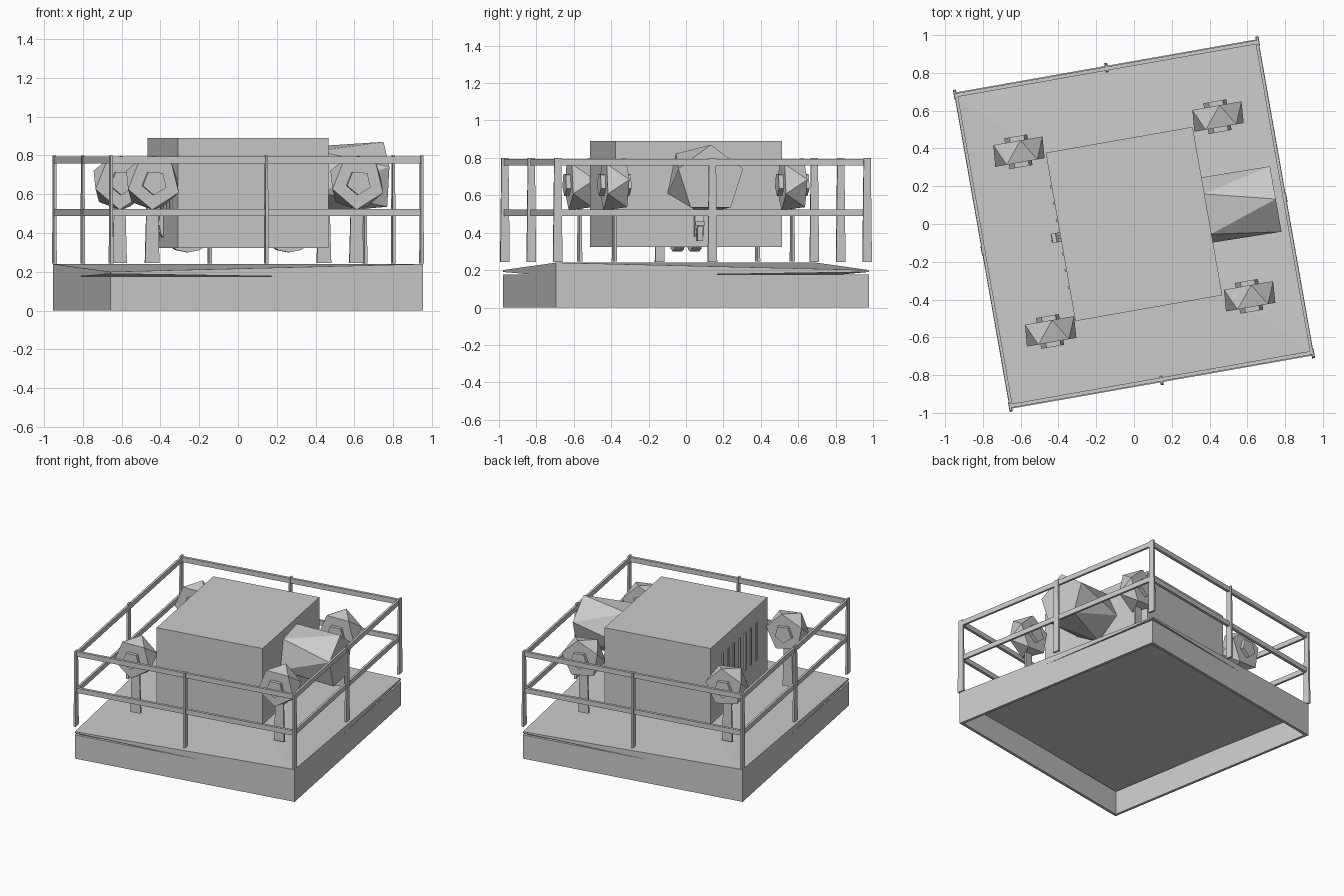
import bpy, bmesh
from math import sin, cos, pi, radians
from mathutils import Matrix, Vector

if "Cube" in bpy.data.objects:
    bpy.data.objects.remove(bpy.data.objects["Cube"])

TURN = Matrix.Rotation(radians(10), 4, 'Z')   # whole model is turned on its base
W, D = 0.818, 0.85                            # half sizes of the platform


def make(name, verts, faces):
    me = bpy.data.meshes.new(name)
    me.from_pydata([TURN @ Vector(v) for v in verts], [], faces)
    bm = bmesh.new()
    bm.from_mesh(me)
    bmesh.ops.recalc_face_normals(bm, faces=bm.faces)
    bm.to_mesh(me)
    bm.free()
    ob = bpy.data.objects.new(name, me)
    bpy.context.collection.objects.link(ob)
    return ob


BOX = [(0, 1, 2, 3), (4, 5, 6, 7), (0, 1, 5, 4), (1, 2, 6, 5), (2, 3, 7, 6), (3, 0, 4, 7)]
SIGNS = [(-1, -1), (1, -1), (1, 1), (-1, 1)]


def box(name, c, s, top=1.0):
    """Box from centre and size, with an optional taper towards the top."""
    v = [(c[0] + a * s[0] / 2 * k, c[1] + b * s[1] / 2 * k, c[2] + h * s[2] / 2)
         for h, k in ((-1, 1), (1, top)) for a, b in SIGNS]
    return make(name, v, BOX)


def drum(name, c, axis, length, r0, r1, n=5, a0=0.0, a1=0.0):
    """Drum along x or y; the two ends can be turned against each other."""
    v = []
    for off, r, a in ((-length / 2, r0, a0), (length / 2, r1, a1)):
        for i in range(n):
            t = a + 2 * pi * i / n
            u, w = r * cos(t), r * sin(t)
            v.append((c[0] + off, c[1] + u, c[2] + w) if axis == 'x'
                     else (c[0] + u, c[1] + off, c[2] + w))
    f = [tuple(range(n)), tuple(range(n, 2 * n))]
    for i in range(n):
        j = (i + 1) % n
        if a0 == a1:
            f.append((i, j, n + j, n + i))
        else:
            f += [(i, j, n + i), (j, n + j, n + i)]
    return make(name, v, f)


# deck: slab folded along one diagonal, pinched at two corners
bot = [0.19, 0.165, 0.19, 0.165]
top = [0.2, 0.24, 0.2, 0.24]
dv = [(a * W, b * D, z) for zs in (bot, top) for (a, b), z in zip(SIGNS, zs)]
make("deck", dv, [(0, 1, 3), (1, 2, 3), (4, 5, 7), (5, 6, 7)] + BOX[2:])

# skirt: open frame below the deck
for s in (-1, 1):
    box("skirt_long", (s * (W - 0.01), 0, 0.088), (0.02, 2 * D, 0.176))
    box("skirt_short", (0, s * (D - 0.01), 0.088), (2 * W, 0.02, 0.176))

# railing posts at corners and side middles
for a in (-1, 0, 1):
    for b in (-1, 0, 1):
        if a or b:
            box("rail_post", (a * (W - 0.005), b * (D - 0.01), 0.522), (0.016, 0.05, 0.556), 0.75)

# two rails on every side
for z in (0.777, 0.507):
    for s in (-1, 1):
        box("rail_side", (s * (W - 0.01), 0, z), (0.016, 2 * D - 0.02, 0.036))
        box("rail_end", (0, s * (D - 0.015), z), (2 * W - 0.01, 0.02, 0.036))

# main housing
box("housing", (0, 0, 0.607), (0.79, 0.905, 0.566))

# vent slats on the left face
for i in range(7):
    box("vent_slat", (-0.398, -0.27 + 0.09 * i, 0.64), (0.012, 0.016, 0.28))

# wheels peeking out under the housing
for s in (-1, 1):
    drum("wheel", (s * 0.265, 0, 0.455), 'y', 0.05, 0.155, 0.155, 16)

# small taps on both side faces
for s in (-1, 1):
    drum("tap_pipe", (s * 0.415, 0, 0.42), 'x', 0.06, 0.018, 0.018, 6)
    box("tap_handle", (s * 0.43, 0, 0.45), (0.022, 0.05, 0.022))
    box("tap_spout", (s * 0.43, 0, 0.385), (0.03, 0.03, 0.06))

# large reel on the right side
drum("reel", (0.577, 0, 0.685), 'x', 0.37, 0.185, 0.185, 5, radians(60), radians(90))

# four lamps on flat legs, with a lens on both ends
for a, b in SIGNS:
    x, y = a * 0.535, b * 0.483
    drum("lamp", (x, y, 0.66), 'y', 0.115, 0.14, 0.14, 5, radians(50), radians(82))
    drum("lamp_lens", (x, y, 0.66), 'y', 0.165, 0.065, 0.065, 5, radians(50), radians(50))
    box("lamp_leg", (x, y, 0.42), (0.075, 0.016, 0.35), 0.75)
